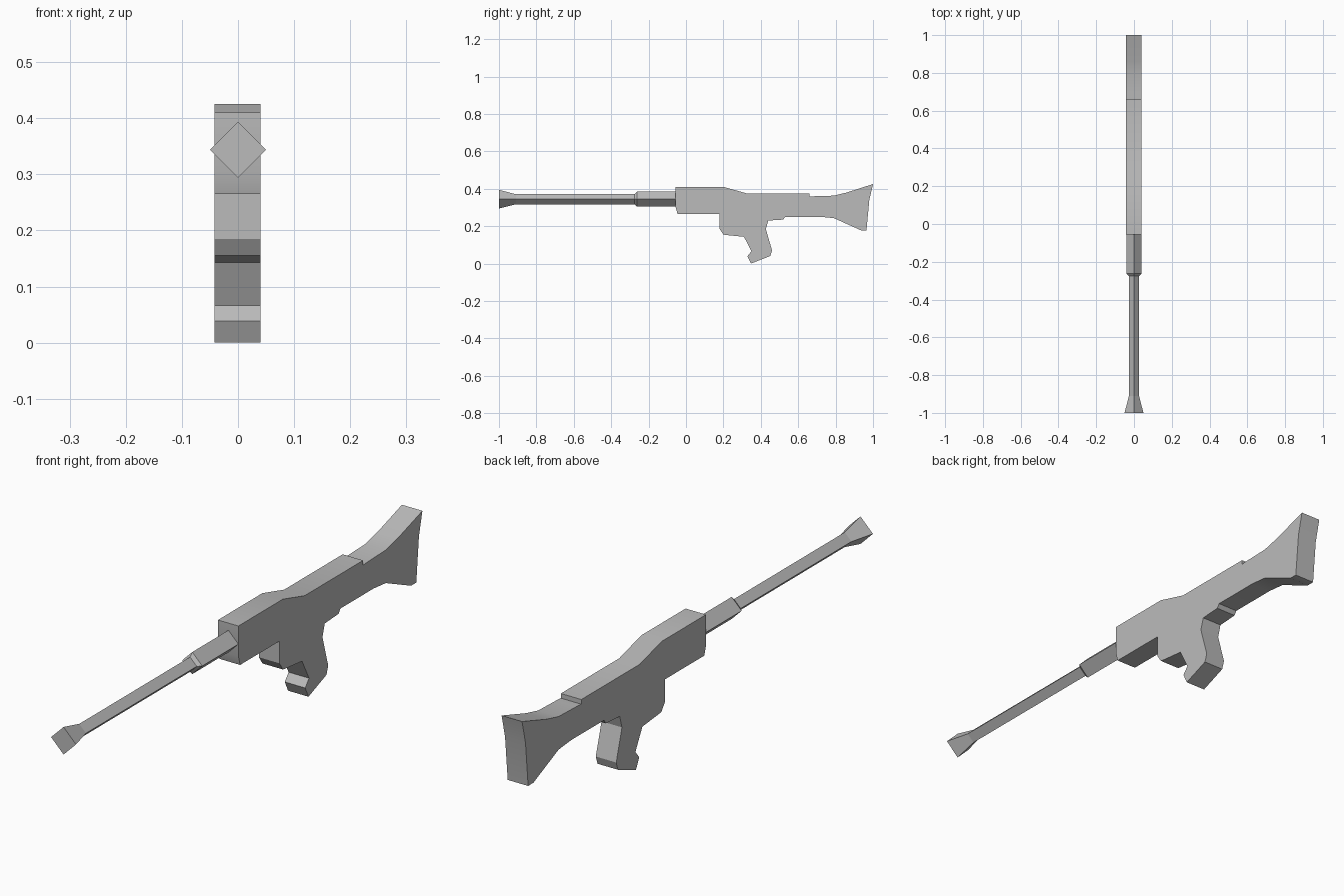
import bpy, bmesh, math
from mathutils import Vector

cube = bpy.data.objects.get("Cube")
if cube:
    bpy.data.objects.remove(cube, do_unlink=True)

# Single flat colour
grey = bpy.data.materials.new("grey_metal")
colour = (0.5, 0.5, 0.5, 1)
grey.diffuse_color = colour
grey.use_nodes = True
grey.node_tree.nodes["Principled BSDF"].inputs["Base Color"].default_value = colour


def finish(name, bm, angle):
    bmesh.ops.recalc_face_normals(bm, faces=bm.faces)
    mesh = bpy.data.meshes.new(name)
    bm.to_mesh(mesh)
    bm.free()
    mesh.materials.append(grey)
    obj = bpy.data.objects.new(name, mesh)
    bpy.context.collection.objects.link(obj)
    bpy.ops.object.select_all(action='DESELECT')
    obj.select_set(True)
    bpy.context.view_layer.objects.active = obj
    bpy.ops.object.shade_smooth_by_angle(angle=math.radians(angle))
    return obj


def slab(name, profile, left, right):
    """Side profile (y, z) extruded across x."""
    bm = bmesh.new()
    face = bm.faces.new([bm.verts.new((left, y, z)) for y, z in profile])
    ext = bmesh.ops.extrude_face_region(bm, geom=[face])
    verts = [v for v in ext["geom"] if isinstance(v, bmesh.types.BMVert)]
    bmesh.ops.translate(bm, verts=verts, vec=Vector((right - left, 0, 0)))
    return finish(name, bm, 30)


def diamond_tube(name, stations, height):
    """Four-sided tube along y from (y, radius) stations."""
    bm = bmesh.new()
    rings = []
    for y, r in stations:
        corners = ((r, 0), (0, r), (-r, 0), (0, -r))
        rings.append([bm.verts.new((x, y, height + z)) for x, z in corners])
    for a, b in zip(rings, rings[1:]):
        for i in range(4):
            j = (i + 1) % 4
            bm.faces.new((a[i], a[j], b[j], b[i]))
    bm.faces.new(rings[0])
    bm.faces.new(rings[-1])
    return finish(name, bm, 10)


# Receiver, stock and grip in one outline
top = [(-.055, .41), (.20, .41), (.325, .375), (.66, .375), (.66, .358),
       (.69, .36), (.79, .363), (.86, .38), (1.0, .425)]
butt = [(.98, .34), (.965, .178), (.935, .178), (.79, .243), (.72, .25)]
grip = [(.53, .25), (.52, .235), (.44, .23), (.427, .185), (.46, .07),
        (.45, .04), (.347, 0), (.328, .039), (.35, .066)]
magazine = [(.31, .143), (.22, .152), (.20, .155), (.18, .185),
            (.18, .265), (-.045, .265), (-.055, .30)]
slab("receiver_and_stock", top + butt + grip + magazine, -.042, .04)

# Barrel with flared muzzle and thicker rear sleeve
diamond_tube("barrel", [(-1, .05), (-.91, .027), (-.275, .027),
                        (-.262, .04), (-.05, .04)], .344)
